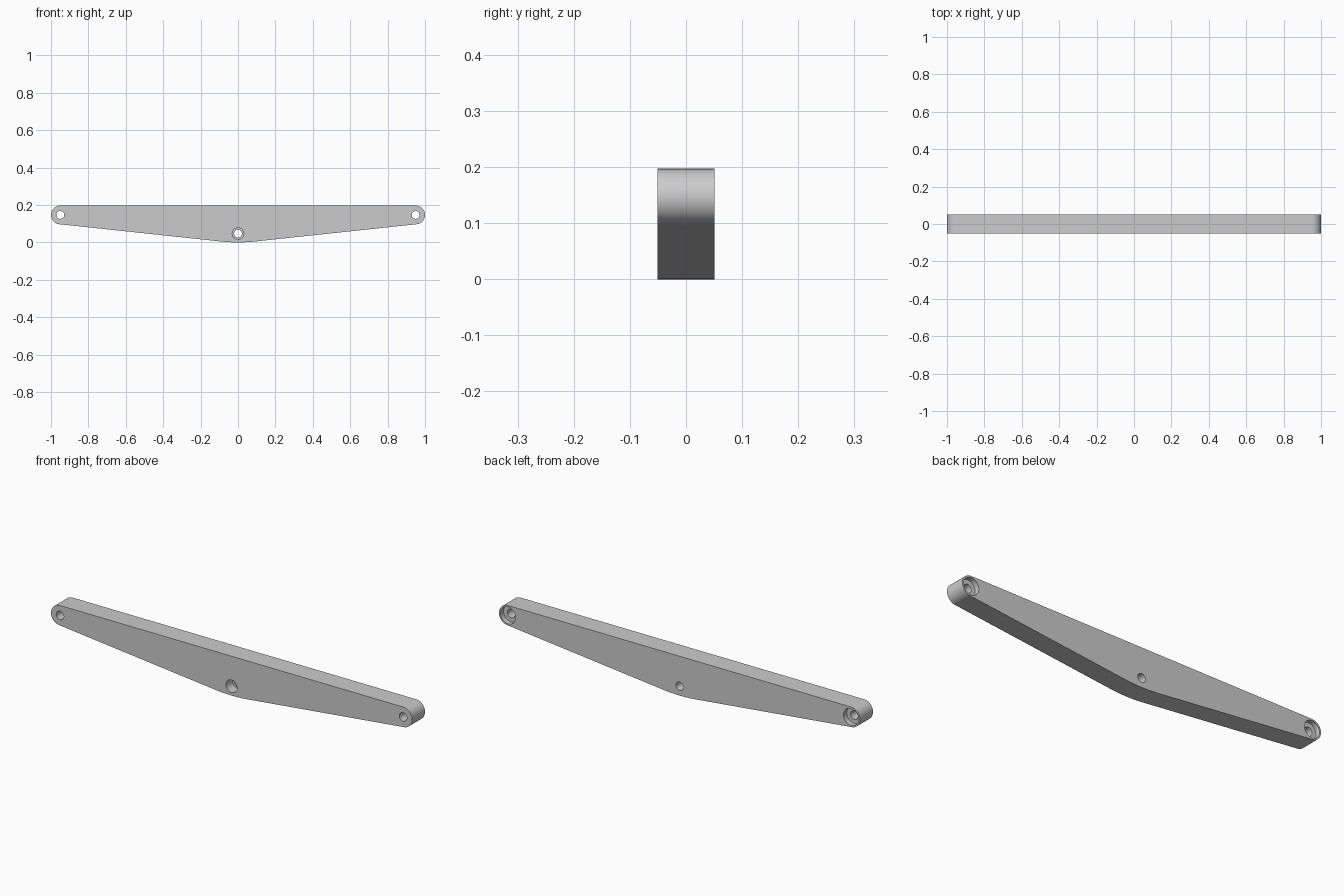
import bpy, bmesh
from math import sin, cos, pi, radians
from mathutils import Matrix, Vector

cube = bpy.data.objects.get("Cube")
if cube:
    bpy.data.objects.remove(cube, do_unlink=True)

DEPTH = 0.102                   # thickness along y
END_X, END_Z, END_R = 0.95, 0.147, 0.05
BELLY_R, SLOPE = 0.83, 0.106    # bottom arc radius and slope of the underside
PIN_Z = 0.047

grey = bpy.data.materials.new("plain grey")
grey.use_nodes = True
colour = (0.6, 0.6, 0.6, 1)
grey.diffuse_color = colour
grey.node_tree.nodes["Principled BSDF"].inputs["Base Color"].default_value = colour


def make_object(name, bm):
    bmesh.ops.recalc_face_normals(bm, faces=bm.faces)
    mesh = bpy.data.meshes.new(name)
    bm.to_mesh(mesh)
    bm.free()
    mesh.materials.append(grey)
    obj = bpy.data.objects.new(name, mesh)
    bpy.context.collection.objects.link(obj)
    return obj


def arc(cx, cz, r, start, end, steps):
    angles = [start + (end - start) * i / steps for i in range(steps + 1)]
    return [(cx + r * cos(a), cz + r * sin(a)) for a in angles]


# Beam outline: shallow belly arc, then a rounded end on each side
outline = arc(0, BELLY_R, BELLY_R, -pi / 2 - SLOPE, -pi / 2 + SLOPE, 12)
outline += arc(END_X, END_Z, END_R, -pi / 2 + SLOPE, pi / 2, 32)
outline += arc(-END_X, END_Z, END_R, pi / 2, 3 * pi / 2 - SLOPE, 32)
bm = bmesh.new()
face = bm.faces.new([bm.verts.new((x, -DEPTH / 2, z)) for x, z in outline])
ext = bmesh.ops.extrude_face_region(bm, geom=[face])
moved = [v for v in ext["geom"] if isinstance(v, bmesh.types.BMVert)]
bmesh.ops.translate(bm, verts=moved, vec=(0, DEPTH, 0))
beam = make_object("rocker_beam", bm)


def bore(x, z, radius, y0, y1):
    """Cut a round hole along y between two depths."""
    bm = bmesh.new()
    place = Matrix.Translation(Vector((x, (y0 + y1) / 2, z))) @ Matrix.Rotation(radians(90), 4, "X")
    bmesh.ops.create_cone(bm, cap_ends=True, segments=32, radius1=radius,
                          radius2=radius, depth=y1 - y0, matrix=place)
    cutter = make_object("hole_cutter", bm)
    cutter.hide_render = True
    mod = beam.modifiers.new("hole", "BOOLEAN")
    mod.operation, mod.solver, mod.object = "DIFFERENCE", "EXACT", cutter
    bpy.ops.object.modifier_apply(modifier=mod.name)
    bpy.data.objects.remove(cutter, do_unlink=True)


bpy.ops.object.select_all(action="DESELECT")
beam.select_set(True)
bpy.context.view_layer.objects.active = beam

# End holes, counterbored from the back
for side in (-1, 1):
    bore(side * END_X, END_Z, 0.021, -0.1, 0.1)
    bore(side * END_X, END_Z, 0.042, DEPTH / 2 - 0.025, 0.1)

# Middle pivot hole, counterbored from the front
bore(0, PIN_Z, 0.021, -0.1, 0.1)
bore(0, PIN_Z, 0.031, -0.1, 0)

bpy.ops.object.shade_smooth_by_angle(angle=radians(30))
